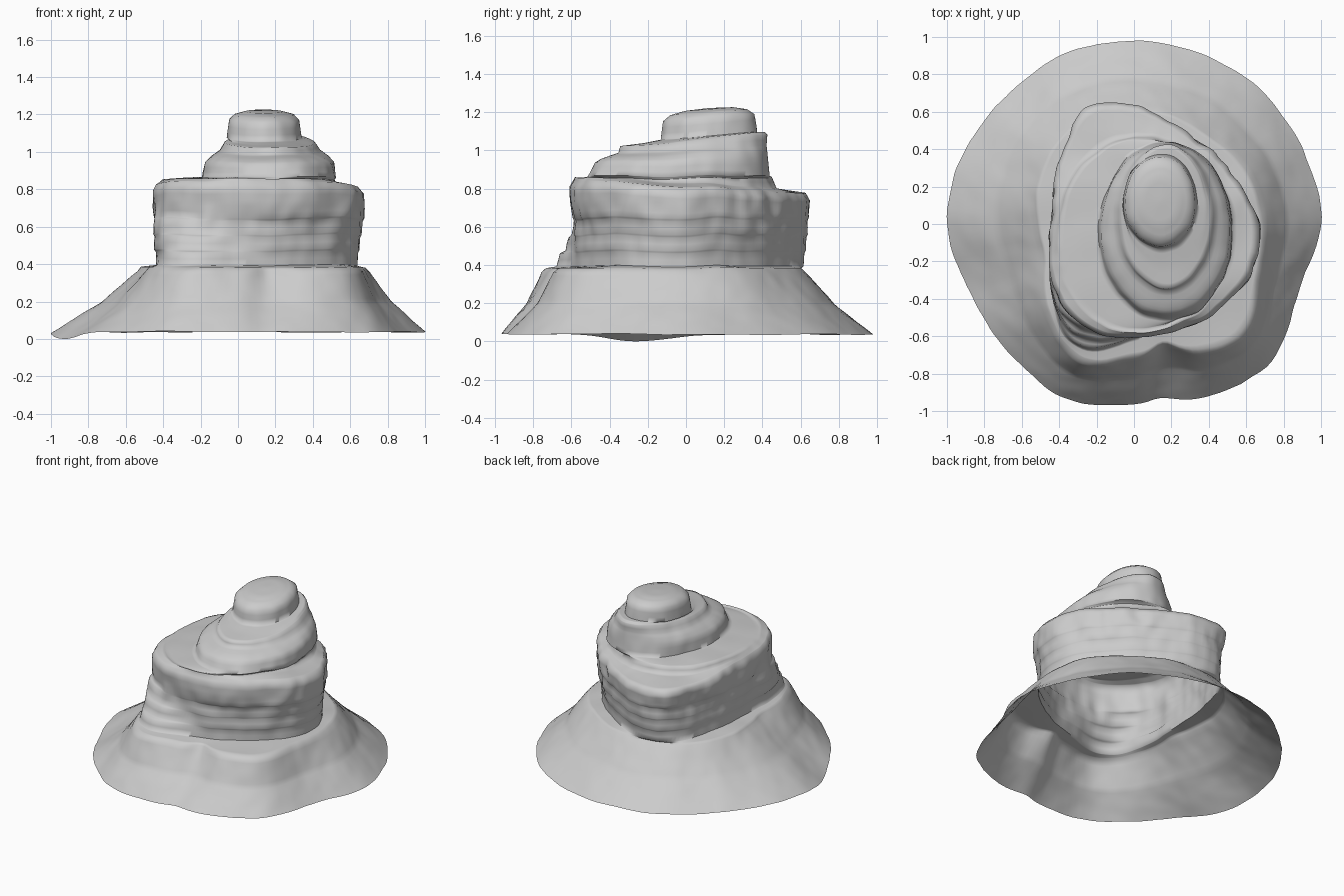
import bpy, bmesh, math
from mathutils import Vector, noise

if "Cube" in bpy.data.objects:
    bpy.data.objects.remove(bpy.data.objects["Cube"])

SEG = 160


def bump(a, centre, width):
    d = (a - centre + 180) % 360 - 180
    return math.exp(-(d / width) ** 2)


def spline(values, a):
    # smooth periodic interpolation of radii spaced evenly round the circle
    n = len(values)
    f = a / 360 * n
    i, t = int(f), f - int(f)
    p0, p1, p2, p3 = (values[(i + k) % n] for k in (-1, 0, 1, 2))
    return p1 + 0.5 * t * (p2 - p0 + t * (2*p0 - 5*p1 + 4*p2 - p3 + t * (3*(p1 - p2) + p3 - p0)))


def polar(values, z, scale=1.0, tilt=0.0, centre=0, width=1, height=0):
    # outline ring, tilted along y, with one optional bump or notch
    ring = []
    for k in range(SEG):
        a = 360 * k / SEG
        r = spline(values, a) * scale + height * bump(a, centre, width)
        s = math.sin(math.radians(a))
        ring.append(Vector((r * math.cos(math.radians(a)), r * s, z + tilt * s)))
    return ring


def oval(x, y, rx, ry, z, tilt=0.0):
    ring = []
    for k in range(SEG):
        a = math.tau * k / SEG
        ring.append(Vector((x + rx * math.cos(a), y + ry * math.sin(a), z + tilt * math.sin(a))))
    return ring


# Outlines: radii counter-clockwise from +x
base = [1.0, .985, .985, .98, .98, .98, .965, .985, 1.0, .95, .955, 1.0, .97, 1.0, 1.04, .95]
shelf = [.70, .68, .64, .63, .63, .64, .61, .57, .53, .53, .67, .79, .73, .77, .84, .73]
body = [.67, .60, .57, .57, .64, .67, .54, .47, .45, .49, .57, .61, .61, .62, .64, .68]
terrace = [.52, .45, .40, .56]

# Skirt, notched at the front, dipping on the left
foot = polar(base, .045, 1, 0, 279, 7, -.04)
for k, p in enumerate(foot):
    p.z -= .035 * bump(360 * k / SEG, 195, 14)
rim = polar(shelf, .37, 1, 0, 284, 8, -.08)
mid = [f.lerp(t, .53) * .975 for f, t in zip(foot, rim)]
for p, f, t in zip(mid, foot, rim):
    p.z = (f.z + t.z) / 2
keys = [foot, mid, rim, polar(shelf, .392, .965, 0, 284, 8, -.07)]

# Main body with shrinking ledges on the front left
for i in range(3):
    z, lobe = .403 + .085 * i, .15 - .05 * i
    keys.append(polar(body, z, .945 + .01 * i, 0, 244 - 4 * i, 22, lobe))
    keys.append(polar(body, z + .07, .945 + .01 * i, 0, 244 - 4 * i, 21, lobe - .02))
keys += [polar(body, .66, .98), polar(body, .785, 1, -.035), polar(body, .82, .965, -.035),
         polar(terrace, .84, 1.04, -.03), polar(terrace, .862)]

# Tapering upper tiers and summit knob
for tier in ((-.04, .36, .48, .875, 0), (-.025, .345, .455, .955, .01), (-.01, .315, .435, .985, .02),
             (.035, .27, .385, 1.015, .02), (.04, .24, .38, 1.06, .03), (.085, .215, .32, 1.075, .03)):
    keys.append(oval(.17, *tier))
for s, z in ((1, 1.085), (.94, 1.18), (.8, 1.208), (.5, 1.225), (.05, 1.23)):
    keys.append(oval(.14, .12, .2 * s, .25 * s, z, .02 * s))

# Fill in rows between the key rings
rows = [foot]
for r0, r1 in zip(keys, keys[1:]):
    gap = max((q - p).length for p, q in zip(r0, r1))
    n = max(2, round(gap / .03))
    rows += [[p.lerp(q, i / n) for p, q in zip(r0, r1)] for i in range(1, n + 1)]

# One open-bottomed shell lofted through all rows
bm = bmesh.new()
grid = []
for ring in rows:
    line = []
    for p in ring:
        # vertical flutes plus wavy strata, strongest on the body
        amount = .006 + .012 * math.exp(-((p.z - .66) / .14) ** 2)
        if p.z > 1.2:
            amount = .002
        out = Vector((p.x - .13, p.y - .1, 0)).normalized()
        flute = noise.noise(Vector((p.x * 5, p.y * 5, p.z * 4)))
        fine = noise.noise(Vector((p.x * 13, p.y * 13, p.z * 9)))
        wave = noise.noise(Vector((p.x * 4 + 9, p.y * 4, 3)))
        q = p + out * (flute * 1.4 + fine * .8) * amount
        q.z += wave * min(amount, .012) * 1.2
        line.append(bm.verts.new(q))
    grid.append(line)
for lo, hi in zip(grid, grid[1:]):
    for k in range(SEG):
        m = (k + 1) % SEG
        bm.faces.new((lo[k], lo[m], hi[m], hi[k]))
bm.faces.new(grid[-1])

# Settle on the floor
low = min(v.co.z for v in bm.verts)
for v in bm.verts:
    v.co.z -= low

mesh = bpy.data.meshes.new("rock_outcrop")
bm.to_mesh(mesh)
bm.free()
rock = bpy.data.objects.new("rock_outcrop", mesh)
bpy.context.collection.objects.link(rock)
bpy.context.view_layer.objects.active = rock
rock.select_set(True)
bpy.ops.object.shade_smooth_by_angle(angle=math.radians(75))
